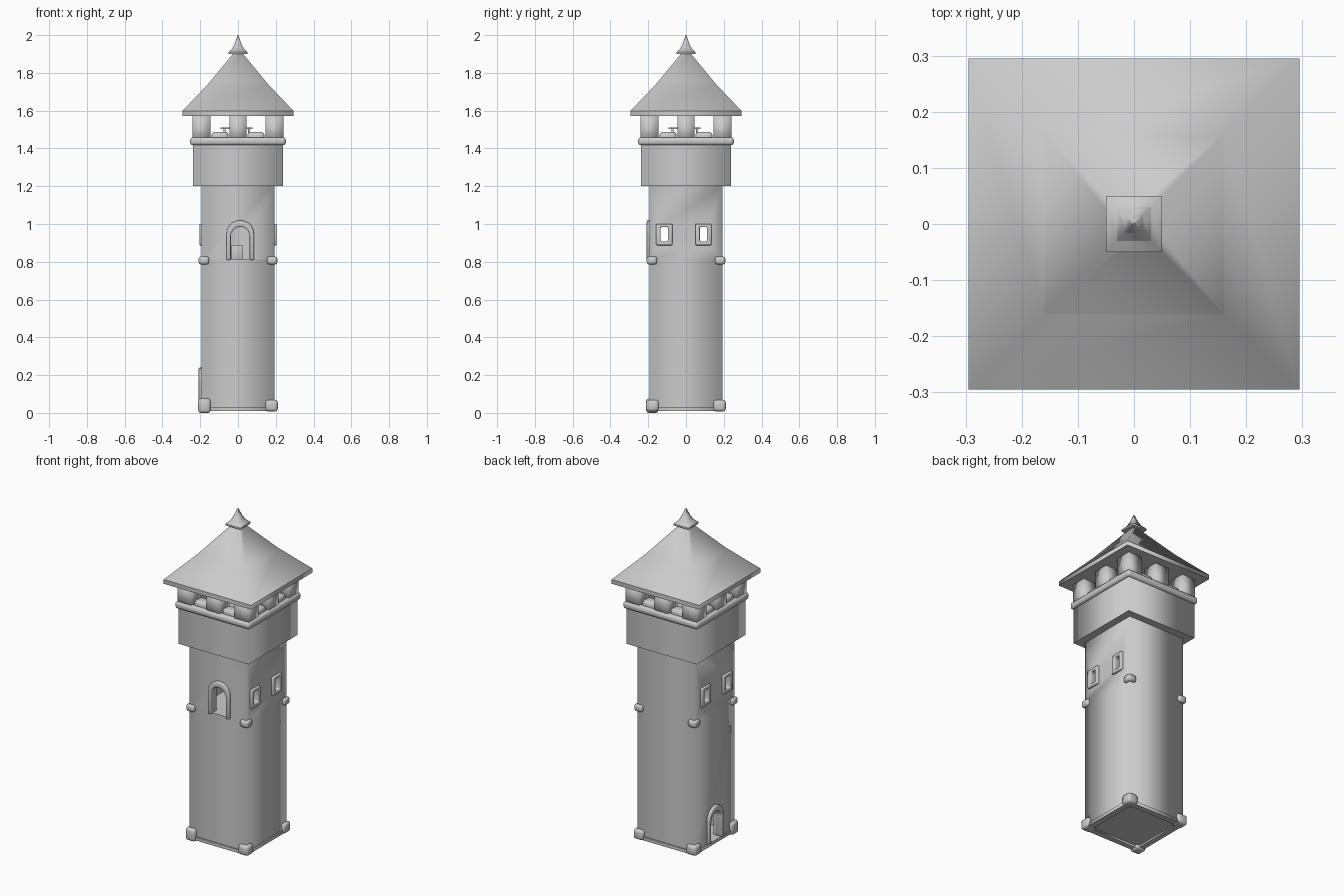
import bpy, bmesh, math
from mathutils import Matrix, Vector

cube = bpy.data.objects.get("Cube")
if cube:
    bpy.data.objects.remove(cube)

stone = bpy.data.materials.new("grey stone")
stone.use_nodes = True
GREY = (0.6, 0.6, 0.6, 1)
stone.diffuse_color = GREY
stone.node_tree.nodes["Principled BSDF"].inputs["Base Color"].default_value = GREY


def finish(name, bm, smooth=True):
    bmesh.ops.recalc_face_normals(bm, faces=bm.faces)
    for f in bm.faces:
        f.smooth = smooth
    mesh = bpy.data.meshes.new(name)
    bm.to_mesh(mesh)
    bm.free()
    mesh.materials.append(stone)
    ob = bpy.data.objects.new(name, mesh)
    bpy.context.collection.objects.link(ob)
    return ob


def corner_smooth(mesh):
    """Blend shading round the upright corners only."""
    bm = bmesh.new()
    bm.from_mesh(mesh)
    for f in bm.faces:
        f.smooth = True
    for e in bm.edges:
        a, b = e.verts[0].co, e.verts[1].co
        level = abs(a.z - b.z) < 1e-4
        diagonal = all(abs(abs(p.x) - abs(p.y)) < 1e-3 for p in (a, b))
        flat = len(e.link_faces) == 2 and e.calc_face_angle(0) < 0.02
        e.smooth = flat or (diagonal and not level)
    bm.to_mesh(mesh)
    bm.free()


def square_loft(name, profile, tube=False, soft=False):
    """Square rings (half width, height) joined up; a tube closes on itself."""
    bm = bmesh.new()
    rings = [[bm.verts.new((h * sx, h * sy, z)) for sx, sy in
              ((-1, -1), (1, -1), (1, 1), (-1, 1))] for h, z in profile]
    pairs = list(zip(rings, rings[1:]))
    if tube:
        pairs.append((rings[-1], rings[0]))
    else:
        bm.faces.new(rings[0])
        bm.faces.new(rings[-1])
    for lo, hi in pairs:
        for i in range(4):
            j = (i + 1) % 4
            bm.faces.new((lo[i], lo[j], hi[j], hi[i]))
    ob = finish(name, bm)
    if not soft:
        corner_smooth(ob.data)
    return ob


def block(name, centre, size, bevel=0.0, segments=2):
    bm = bmesh.new()
    bmesh.ops.create_cube(bm, size=1)
    bmesh.ops.scale(bm, vec=size, verts=bm.verts)
    if bevel:
        bmesh.ops.bevel(bm, geom=bm.edges[:], offset=bevel, segments=segments,
                        profile=0.5, affect='EDGES')
    bmesh.ops.translate(bm, vec=centre, verts=bm.verts)
    return finish(name, bm, bevel > 0)


def arch(half, height):
    side = height - half
    turn = [math.pi * i / 10 for i in range(11)]
    return [(half, 0)] + [(half * math.cos(a), side + half * math.sin(a)) for a in turn] + [(-half, 0)]


def rect(half, low, high):
    return [(half, low), (half, high), (-half, high), (-half, low)]


def prism(name, outer, near, far, place, inner=None, closed=True):
    """Extrude an outline, or the band between two outlines, along y."""
    bm = bmesh.new()
    n = len(outer)
    if inner:
        o = [bm.verts.new((u, near, v)) for u, v in outer]
        i = [bm.verts.new((u, near, v)) for u, v in inner]
        faces = [bm.faces.new((o[k], o[(k + 1) % n], i[(k + 1) % n], i[k]))
                 for k in range(n if closed else n - 1)]
    else:
        faces = [bm.faces.new([bm.verts.new((u, near, v)) for u, v in outer])]
    new = bmesh.ops.extrude_face_region(bm, geom=faces, use_keep_orig=True)["geom"]
    moved = [g for g in new if isinstance(g, bmesh.types.BMVert)]
    bmesh.ops.translate(bm, vec=(0, far - near, 0), verts=moved)
    bm.transform(place)
    ob = finish(name, bm)
    if inner:
        b = ob.modifiers.new("soft edges", 'BEVEL')
        b.width, b.segments, b.limit_method = 0.006, 2, 'ANGLE'
        b.angle_limit = math.radians(50)
    return ob


def cut(ob, cutters):
    for c in cutters:
        m = ob.modifiers.new("opening", 'BOOLEAN')
        m.operation, m.object, m.solver = 'DIFFERENCE', c, 'EXACT'
    dg = bpy.context.evaluated_depsgraph_get()
    mesh = bpy.data.meshes.new_from_object(ob.evaluated_get(dg))
    ob.modifiers.clear()
    ob.data = mesh
    corner_smooth(mesh)
    for c in cutters:
        bpy.data.objects.remove(c)


def side(angle, u, z):
    return Matrix.Rotation(math.radians(angle), 4, 'Z') @ Matrix.Translation((u, 0, z))


WALL, MID, HEAD = 0.192, 0.81, 1.2

# Hollow tower in two storeys
lower = square_loft("lower_tower", [(WALL, 0.02), (WALL, MID), (0.15, MID), (0.15, 0.02)], True)
upper = square_loft("upper_tower", [(WALL, MID), (WALL, HEAD), (0.15, HEAD), (0.15, MID)], True)
square_loft("base_rim", [(0.2, 0.01), (0.2, 0.03), (0.165, 0.03), (0.165, 0.01)], True)
square_loft("ground_floor", [(0.17, 0.02), (0.17, 0.03)])
square_loft("room_floor", [(0.17, 0.79), (0.17, MID + 0.003)])

# Arched doorways: lower one on the right side, upper one in front
doors = {"upper_door": side(0, 0.012, MID), "lower_door": side(-90, 0, 0.03)}
for name, place in doors.items():
    prism(name + "_frame", arch(0.073, 0.21), -0.208, -0.16, place, arch(0.05, 0.175), False)
cut(lower, [prism("door_cutter", arch(0.052, 0.178), -0.3, -0.1, doors["lower_door"])])

# Paired windows on both flanks
cutters = [prism("door_cutter", [(u, v + 0.004) for u, v in arch(0.052, 0.174)],
                 -0.3, -0.1, doors["upper_door"])]
for angle, label in ((90, "left"), (-90, "right")):
    for k, y in enumerate((-0.115, 0.092)):
        place = side(angle, math.copysign(1, angle) * y, 0.945)
        prism(f"{label}_window_frame_{k + 1}", rect(0.043, -0.058, 0.056), -0.205, -0.16,
              place, rect(0.019, -0.037, 0.039))
        cutters.append(prism("window_cutter", rect(0.022, -0.04, 0.042), -0.3, -0.1, place))
cut(upper, cutters)

# Corner stones
for sx in (-1, 1):
    for sy in (-1, 1):
        block("base_corner_stone", (sx * 0.178, sy * 0.178, 0.038), (0.066, 0.066, 0.076 if sx == sy == -1 else 0.06), 0.014)
        block("upper_corner_stone", (sx * 0.181, sy * 0.181, 0.807), (0.054, 0.054, 0.042), 0.012)

# Overhanging head and its rounded ledge
square_loft("tower_head", [(0.237, HEAD), (0.237, 1.43)])
for k in range(4):
    turn = Matrix.Rotation(math.pi / 2 * k, 4, 'Z')
    bar = block("ledge_bar", (0, -0.232, 1.438), (0.505, 0.042, 0.042), 0.016, 3)
    bar.data.transform(turn)
    # Pillars: one corner and one middle per side, with stones between
    for name, x, w in (("corner_pillar", -0.193, 0.094), ("middle_pillar", 0, 0.092)):
        p = block(name, (x, -0.193, 1.5), (w, 0.094, 0.16))
        p.data.transform(turn)
        corner = Vector((x, -0.193, 0))
        for f in p.data.polygons:
            f.use_smooth = True
    for x in (-0.095, 0.095):
        s = block("parapet_stone", (x, -0.195, 1.458), (0.09, 0.07, 0.06), 0.018, 3)
        s.data.transform(turn)

# Furniture
block("table_top", (-0.007, -0.007, 1.506), (0.17, 0.17, 0.008))
for sx in (-1, 1):
    for sy in (-1, 1):
        block("table_leg", (sx * 0.065 - 0.007, sy * 0.065 - 0.007, 1.465), (0.012, 0.012, 0.08))
block("stool", (-0.005, 0, 0.85), (0.06, 0.06, 0.08), 0.004)

# Roof and finial
square_loft("roof", [(0.295, 1.572), (0.295, 1.598), (0.16, 1.739), (0.015, 1.915)])
square_loft("finial", [(0.05, 1.9), (0.05, 1.91), (0.03, 1.93), (0.016, 1.958), (0.002, 2.0)])
